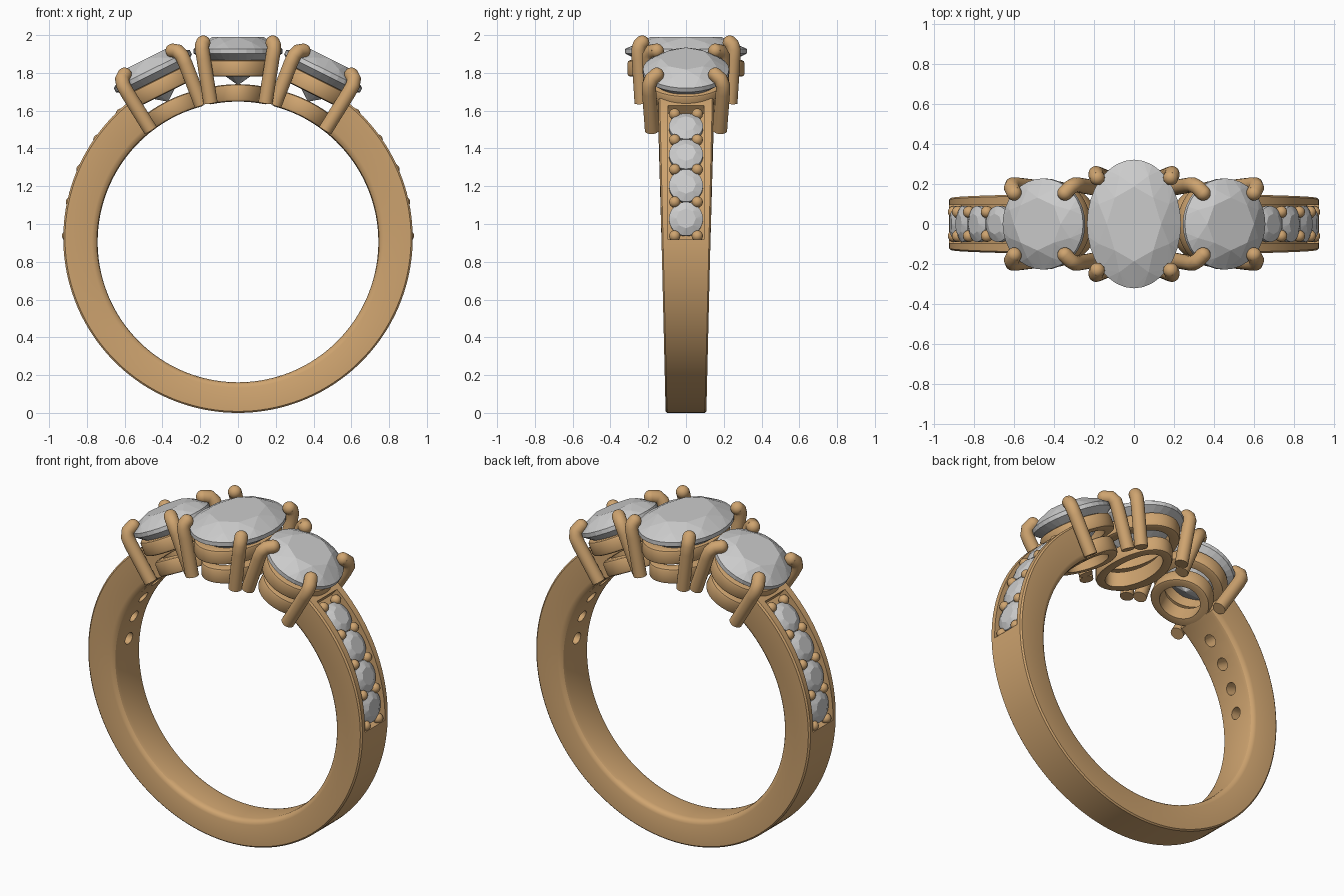
import bpy, bmesh
from math import sin, cos, pi, radians, sqrt
from mathutils import Matrix, Vector

if "Cube" in bpy.data.objects:
    bpy.data.objects.remove(bpy.data.objects["Cube"])

gold = bpy.data.materials.new("gold")
gold.diffuse_color = (0.62, 0.37, 0.16, 1)
gold.use_nodes = True
gold.node_tree.nodes["Principled BSDF"].inputs["Base Color"].default_value = gold.diffuse_color
RC = 0.905          # height of the finger hole centre
RI, RO = 0.743, 0.925


def finish(name, bm, mat=None, smooth=None):
    bmesh.ops.recalc_face_normals(bm, faces=bm.faces)
    me = bpy.data.meshes.new(name)
    bm.to_mesh(me)
    bm.free()
    ob = bpy.data.objects.new(name, me)
    bpy.context.collection.objects.link(ob)
    if mat:
        me.materials.append(mat)
    if smooth:
        select(ob)
        bpy.ops.object.shade_smooth_by_angle(angle=radians(smooth))
    return ob


def select(ob):
    bpy.ops.object.select_all(action='DESELECT')
    ob.select_set(True)
    bpy.context.view_layer.objects.active = ob


def loft(bm, sections, closed=False):
    """Skin a list of closed loops; cap the ends unless closed."""
    rows = [[bm.verts.new(p) for p in s] for s in sections]
    n, k = len(rows[0]), len(rows)
    for i in range(k if closed else k - 1):
        a, b = rows[i], rows[(i + 1) % k]
        for j in range(n):
            bm.faces.new((a[j], a[(j + 1) % n], b[(j + 1) % n], b[j]))
    if not closed:
        bm.faces.new(rows[0])
        bm.faces.new(rows[-1])


def head_frame(deg):
    """Frame at the finger hole centre, local z pointing out through a stone."""
    return Matrix.Translation((0, 0, RC)) @ Matrix.Rotation(radians(deg), 4, 'Y')


def shank_frame(deg, side):
    """Frame on the shank, local z radial; deg is measured up from horizontal."""
    return Matrix.Translation((0, 0, RO)) @ Matrix.Rotation(side * radians(90 - deg), 4, 'Y')


def gem(bm, frame, rx, ry, z, crown, pavilion):
    """Brilliant cut stone as a convex hull of its facet rings."""
    pts = []
    for n, r, h, off in ((8, .58, crown, 0), (8, .81, crown * .62, .5), (32, 1, .012, 0),
                         (32, 1, -.012, 0), (8, .5, -pavilion * .56, .5)):
        pts += [(rx * r * cos(2 * pi * (i + off) / n), ry * r * sin(2 * pi * (i + off) / n), z + h)
                for i in range(n)]
    pts.append((0, 0, z - pavilion))
    vs = [bm.verts.new(frame @ Vector(p)) for p in pts]
    res = bmesh.ops.convex_hull(bm, input=vs)
    junk = [g for g in res["geom_interior"] if isinstance(g, bmesh.types.BMVert)]
    bmesh.ops.delete(bm, geom=junk, context='VERTS')


def rail(bm, frame, rx, ry, z0, z1, t, bend):
    """Oval gallery band, optionally bent round the finger."""
    b = .015
    prof = [(0, z0 + b), (0, z1 - b), (b * .3, z1 - b * .3), (b, z1), (t, z1), (t, z0), (b, z0), (b * .3, z0 + b * .3)]
    secs = []
    for i in range(64):
        c, s = cos(2 * pi * i / 64), sin(2 * pi * i / 64)
        sec = []
        for d, z in prof:
            x, y = (rx - d) * c, (ry - d) * s
            sec.append(frame @ Vector((x, y, z - (RI - sqrt(RI * RI - x * x) if bend else 0))))
        secs.append(sec)
    loft(bm, secs, closed=True)


# shank: tapered band with a rounded inner edge, open under the stones
bm = bmesh.new()
secs = []
N = 120
for i in range(N + 1):
    a = radians(53 - 286 * i / N)
    sec = []
    w = .108 + .0235 * (RO + RO * sin(a))
    half = [(1, w - .008), (.95, w), (.17, w), (.08, w - .006), (.025, w - .016), (0, w - .035)]
    for f, y in half + [(f, -y) for f, y in reversed(half)]:
        r, c = RI + (RO - RI) * f, RC + (RO - RC) * f
        sec.append((r * cos(a), y, c + r * sin(a)))
    secs.append(sec)
loft(bm, secs)
shank = finish("shank", bm, gold)

# cutters: stone channels and the drilled holes behind the small stones
STONES = (6.5, 18, 29.5, 41)
chan, holes = bmesh.new(), bmesh.new()
for side in (-1, 1):
    secs = []
    for i in range(25):
        a = radians(-.5 + 50 * i / 24)
        secs.append([(side * r * cos(a), y, RO + r * sin(a))
                     for r, y in ((.868, -.096), (.868, .096), (1, .096), (1, -.096))])
    loft(chan, secs)
    for d in STONES:
        bmesh.ops.create_cone(holes, cap_ends=True, segments=24, radius1=.036, radius2=.036, depth=.24,
                              matrix=shank_frame(d, side) @ Matrix.Translation((0, 0, .79)))
cutters = [finish("channel_cutter", chan), finish("hole_cutter", holes)]
for c in cutters:
    c.hide_render = True
    m = shank.modifiers.new("cut", 'BOOLEAN')
    m.operation, m.solver, m.object = 'DIFFERENCE', 'EXACT', c
select(shank)
bpy.ops.object.convert(target='MESH')
bpy.ops.object.shade_smooth_by_angle(angle=radians(30))
for c in cutters:
    bpy.data.objects.remove(c)

# small channel stones and their bead prongs
gems, beads = bmesh.new(), bmesh.new()
for side in (-1, 1):
    for d in STONES:
        gem(gems, shank_frame(d, side), .09, .09, .892, .032, .08)
    for k in range(5):
        for y in (-.06, .06):
            bmesh.ops.create_uvsphere(beads, u_segments=16, v_segments=10, radius=.03,
                                      matrix=shank_frame(.75 + 11.5 * k, side) @ Matrix.Translation((0, y, .902)))
finish("channel_stones", gems)
finish("channel_beads", beads, gold, 40)

# three heads: name, tilt, stone radii, upper rail, lower rail, prong path (bottom to tip)
centre_prong = [(.145, .235, .735), (.182, .25, .97), (.19, .252, 1.02), (.19, .245, 1.042), (.184, .232, 1.055)]
side_prong = [(.15, .18, .735), (.172, .195, .97), (.174, .195, 1.015), (.165, .183, 1.045), (.142, .155, 1.06)]
HEADS = (("left", -26.5, (.225, .228), (.2, .215), (.165, .185), side_prong),
         ("centre", 0, (.235, .322), (.205, .31), (.16, .27), centre_prong),
         ("right", 26.5, (.225, .228), (.2, .215), (.165, .185), side_prong))
for name, tilt, stone, upper, lower, path in HEADS:
    F = head_frame(tilt)
    bm = bmesh.new()
    gem(bm, F, *stone, 1.01, .075, .18)
    finish(name + "_stone", bm)

    bm = bmesh.new()
    rail(bm, F, *upper, .875, .962, .06, False)
    rail(bm, F, *lower, RI, .835, .055, True)
    finish(name + "_rails", bm, gold, 35)

    # claw prongs: swept round wire with a ball tip
    bm = bmesh.new()
    R = .038
    for sx in (-1, 1):
        for sy in (-1, 1):
            p = [Vector((x * sx, y * sy, z)) for x, y, z in path]
            secs = []
            for i, q in enumerate(p):
                t = (p[min(i + 1, len(p) - 1)] - p[max(i - 1, 0)]).normalized()
                u = Vector((-sy, sx, 0)).normalized()
                u = (u - t * u.dot(t)).normalized()
                v = t.cross(u)
                secs.append([F @ (q + R * (u * cos(k * pi / 10) + v * sin(k * pi / 10))) for k in range(20)])
            loft(bm, secs)
            bmesh.ops.create_uvsphere(bm, u_segments=20, v_segments=12, radius=R,
                                      matrix=F @ Matrix.Translation(p[-1]))
    finish(name + "_prongs", bm, gold, 50)
